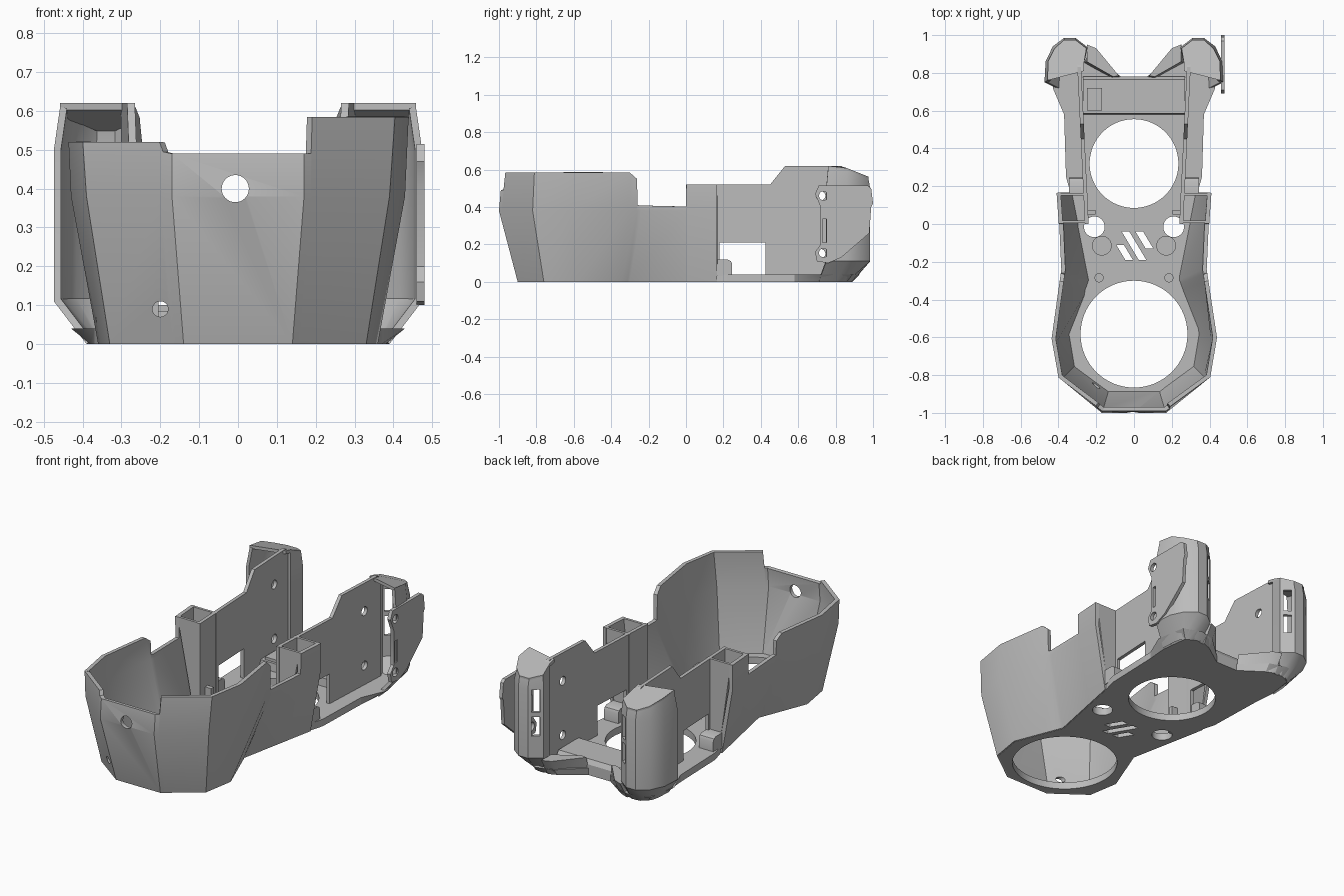
import bpy, math
from mathutils import Matrix, Vector

if "Cube" in bpy.data.objects:
    bpy.data.objects.remove(bpy.data.objects["Cube"], do_unlink=True)

grey = bpy.data.materials.new("plain_grey")
grey.use_nodes = True
COLOUR = (0.5, 0.5, 0.5, 1)
grey.diffuse_color = COLOUR
grey.node_tree.nodes["Principled BSDF"].inputs["Base Color"].default_value = COLOUR


def make(name, verts, faces):
    me = bpy.data.meshes.new(name)
    me.from_pydata(verts, [], faces)
    me.materials.append(grey)
    ob = bpy.data.objects.new(name, me)
    bpy.context.collection.objects.link(ob)
    return ob


def loft(name, rings, closed=True):
    """Skin counter-clockwise rings, bottom to top; closed rings are capped."""
    n = len(rings[0])
    verts = [p for r in rings for p in r]
    faces = []
    for k in range(len(rings) - 1):
        for i in range(n if closed else n - 1):
            j = (i + 1) % n
            faces.append((k * n + i, k * n + j, k * n + n + j, k * n + n + i))
    if closed:
        faces.append(tuple(reversed(range(n))))
        faces.append(tuple(range(len(verts) - n, len(verts))))
    return make(name, verts, faces)


def flip(points, side):
    """Mirror points to the given side, keeping their winding."""
    if side > 0:
        return [tuple(p) for p in points]
    return [(-p[0],) + tuple(p[1:]) for p in reversed(points)]


def at(points, z):
    return [(x, y, z) for x, y in points]


def both(half):
    """Full outline from the right half, listed front to back."""
    return flip(half, -1) + half


def box(name, x0, x1, y0, y1, z0, z1):
    p = [(x0, y0), (x1, y0), (x1, y1), (x0, y1)]
    return loft(name, [at(p, z0), at(p, z1)])


def rod(name, x, y, z, r, depth, axis="Z", n=32):
    p = [(r * math.cos(2 * math.pi * i / n), r * math.sin(2 * math.pi * i / n)) for i in range(n)]
    ob = loft(name, [at(p, -depth / 2), at(p, depth / 2)])
    turn = Matrix.Identity(4) if axis == "Z" else Matrix.Rotation(math.pi / 2, 4, axis)
    ob.data.transform(Matrix.Translation((x, y, z)) @ turn)
    return ob


def slab(name, yz, x_low, x_high):
    """Plate with a (y, z) outline; x_low and x_high give x from y."""
    return loft(name, [[(f(y), y, z) for y, z in yz] for f in (x_low, x_high)])


def apply(ob, kind, **settings):
    bpy.context.view_layer.objects.active = ob
    mod = ob.modifiers.new("step", kind)
    for key, value in settings.items():
        setattr(mod, key, value)
    bpy.ops.object.modifier_apply(modifier=mod.name)


def cut(ob, *cutters):
    for c in cutters:
        apply(ob, "BOOLEAN", operation="DIFFERENCE", solver="EXACT", object=c)
        bpy.data.objects.remove(c, do_unlink=True)


def shell(name, rings, thickness):
    ob = loft(name, rings, closed=False)
    apply(ob, "SOLIDIFY", thickness=thickness, offset=-1, use_even_offset=True)
    return ob


# Floor plate with round openings and slanted vents
low = [(.135, -.89), (.322, -.755), (.352, -.58), (.243, -.3), (.335, .16), (.36, .25), (.37, .58),
       (.38, .7), (.36, .86), (.3, .89), (.2, .87), (.07, .78)]
high = list(low)
high[7:11] = [(.43, .72), (.4, .89), (.3, .93), (.2, .9)]
floor = loft("floor_plate", [at(both(low), 0), at(both(high), .04)])
cut(floor, rod("c", 0, -.583, 0, .283, .3, n=64), rod("c", 0, .32, 0, .235, .3, n=64))
for s in (-1, 1):
    cut(floor, rod("c", s * .21, -.015, 0, .055, .3))
for x, y0, y1 in ((-.05, -.19, -.11), (0, -.19, -.04), (.055, -.13, -.04)):
    d = (y1 - y0) * .3
    p = [(x + d - .02, y0), (x + d + .02, y0), (x - d + .02, y1), (x - d - .02, y1)]
    cut(floor, loft("c", [at(p, -.1), at(p, .2)]))

# Front tub: flaring faceted walls, given at three heights from front to back
TUB = [
    [(.14, -.9), (.33, -.76), (.36, -.58), (.25, -.3), (.31, 0), (.343, .165)],
    [(.17, -1), (.39, -.82), (.43, -.62), (.385, -.24), (.395, 0), (.41, .165)],
    [(.17, -.98), (.405, -.81), (.44, -.6), (.385, -.24), (.4, 0), (.41, .165)]]
MID, TOP = .38, .6


def tub_rings(rim):
    """Rings for rim stations (position along the wall, rim height)."""
    rings = [[], [], []]
    for t, z in rim:
        i = min(int(t), 4)
        a, b, c = [Vector(p[i]).lerp(Vector(p[i + 1]), t - i) for p in TUB]
        c = b.lerp(c, (z - MID) / (TOP - MID))
        for ring, p, h in zip(rings, (a, b, c), (0, MID, z)):
            ring.append((p.x, p.y, h))
    return rings


notch = [(2.95, .41), (3, .408), (4, .402), (4.01, .52), (5, .52)]
left_rim = [(0, .49), (.08, .49), (.09, .585), (1, .585), (2, .585), (2.83, .585), (2.94, .55)] + notch
corner_rim = [(0, .49), (.1, .495), (.14, .52), (1, .52)]
right_rim = [(1, .52), (2, .52), (2.83, .52), (2.94, .49)] + notch
WALL = .022
shell("tub_left_wall", tub_rings(left_rim), WALL)
shell("tub_right_wall", [flip(r, -1) for r in tub_rings(right_rim)], WALL)
corner = shell("tub_right_corner", [flip(r, -1) for r in tub_rings(corner_rim)], WALL)
cut(corner, rod("c", -.2, -.88, .09, .02, .2, "X"))
front = shell("tub_front_panel", [both(r) for r in tub_rings([(0, .49)])], WALL)
cut(front, rod("c", -.007, -1, .4, .035, .4, "X"))

# Raised bridge behind the rear opening
bridge = [(.58, .03), (.78, .03), (.78, .06), (.765, .085), (.585, .085)]
slab("rear_bridge", bridge, lambda y: -.27, lambda y: .27)
box("bridge_pad", -.25, -.17, .6, .72, .08, .1)

wall_line = [(0, .02), (.86, .02), (.86, .6), (.83, .62), (.53, .62), (.45, .52), (0, .52)]
lug_line = [(.16, .03), (.247, .03), (.247, .095), (.24, .11), (.225, .118), (.16, .118)]
slope = lambda y: .25 + .04 * y / .83
lid_z = lambda y: .62 - max(0, y - .83) * .4

for s, side in ((1, "left"), (-1, "right")):
    # Tall side wall with window and screw holes
    wall = slab(side + "_side_wall", wall_line, lambda y: s * slope(y) - .01, lambda y: s * slope(y) + .01)
    cut(wall, box("c", s * .28 - .2, s * .28 + .2, .18, .425, .04, .21),
        rod("c", s * .28, .72, .46, .025, .2, "Y"),
        rod("c", s * .28, .72, .15, .025, .2, "Y"))
    slab(side + "_window_lug", lug_line, lambda y: s * .3 - .045, lambda y: s * .3 + .045)

    # Open-topped tower pocket closing the tub against the wall
    for y, label in ((.004, "front"), (.15, "back")):
        quad = [(.245, y, .02), (.285 + y * .27, y, .02), (.385 + y * .08, y, .52), (.245, y, .52)]
        panel = [flip([(x, y + .015, z) for x, y, z in quad], s), flip(quad, s)]
        loft(side + "_tower_" + label, panel)

    # Rear corner column, open to the front
    base = [(.39, .71), (.385, .8), (.36, .86), (.33, .885), (.28, .89), (.27, .86)]
    body = [(.474, .75), (.468, .86), (.43, .94), (.37, .985), (.31, .985), (.245, .935), (.265, .85)]
    base.insert(2, (.375, .84))
    crown = [(.458, .76), (.455, .86), (.42, .93), (.37, .975), (.31, .975), (.252, .93), (.265, .85)]
    rings = [flip(at(base, 0), s), flip(at(body, .11), s), flip(at(body, .5), s),
             flip([(x, y, lid_z(y) - .01) for x, y in crown], s)]
    column = shell(side + "_rear_column", rings, .018)
    angle = math.atan2(.05, s * .065)
    for z0, z1 in ((.235, .345), (.37, .5)):
        slot = box("c", -.022, .022, -.04, .04, z0, z1)
        slot.data.transform(Matrix.Translation((s * .278, .96, 0)) @ Matrix.Rotation(angle, 4, "Z"))
        cut(column, slot)

    # Lid over the column
    lid = [(.265, .81)] + crown
    loft(side + "_column_lid", [flip([(x, y, lid_z(y) - t) for x, y in lid], s) for t in (.018, 0)])

    # Sloped skirt from the column to the middle of the back edge
    foot = [(.07, .77), (.12, .77), (.27, .85), (.25, .89), (.2, .87)]
    brow = [(.08, .785), (.11, .78), (.25, .86), (.25, .95), (.2, .93)]
    loft(side + "_rear_skirt", [flip(at(foot, 0), s), flip(at(brow, .1), s)])

    # Floor bosses and blocks
    rod(side + "_boss", s * .17, -.115, .03, .052, .04)
    rod(side + "_small_peg", s * .185, -.285, .03, .024, .04)
    box(side + "_clip_block", s * .225 - .02, s * .225 + .02, .05, .075, .03, .14)

# Flat mounting ear on the left column
ear_line = [(.7, .11), (.76, .1), (.83, .13), (.98, .26), (.99, .4), (1, .42), (.99, .5), (.97, .515),
            (.71, .515), (.69, .47), (.72, .4), (.72, .2), (.69, .16)]
ear = slab("left_mounting_ear", ear_line, lambda y: .46, lambda y: .48)
cut(ear, rod("c", .47, .735, .46, .024, .2, "Y"), rod("c", .47, .735, .155, .024, .2, "Y"),
    box("c", .4, .6, .73, .752, .21, .335))

# Crisp edges, soft facets
for ob in bpy.context.scene.objects:
    if ob.type == "MESH":
        bpy.ops.object.select_all(action="DESELECT")
        ob.select_set(True)
        bpy.context.view_layer.objects.active = ob
        bpy.ops.object.mode_set(mode="EDIT")
        bpy.ops.mesh.select_all(action="SELECT")
        bpy.ops.mesh.normals_make_consistent(inside=False)
        bpy.ops.object.mode_set(mode="OBJECT")
        bpy.ops.object.shade_smooth_by_angle(angle=math.radians(30))
